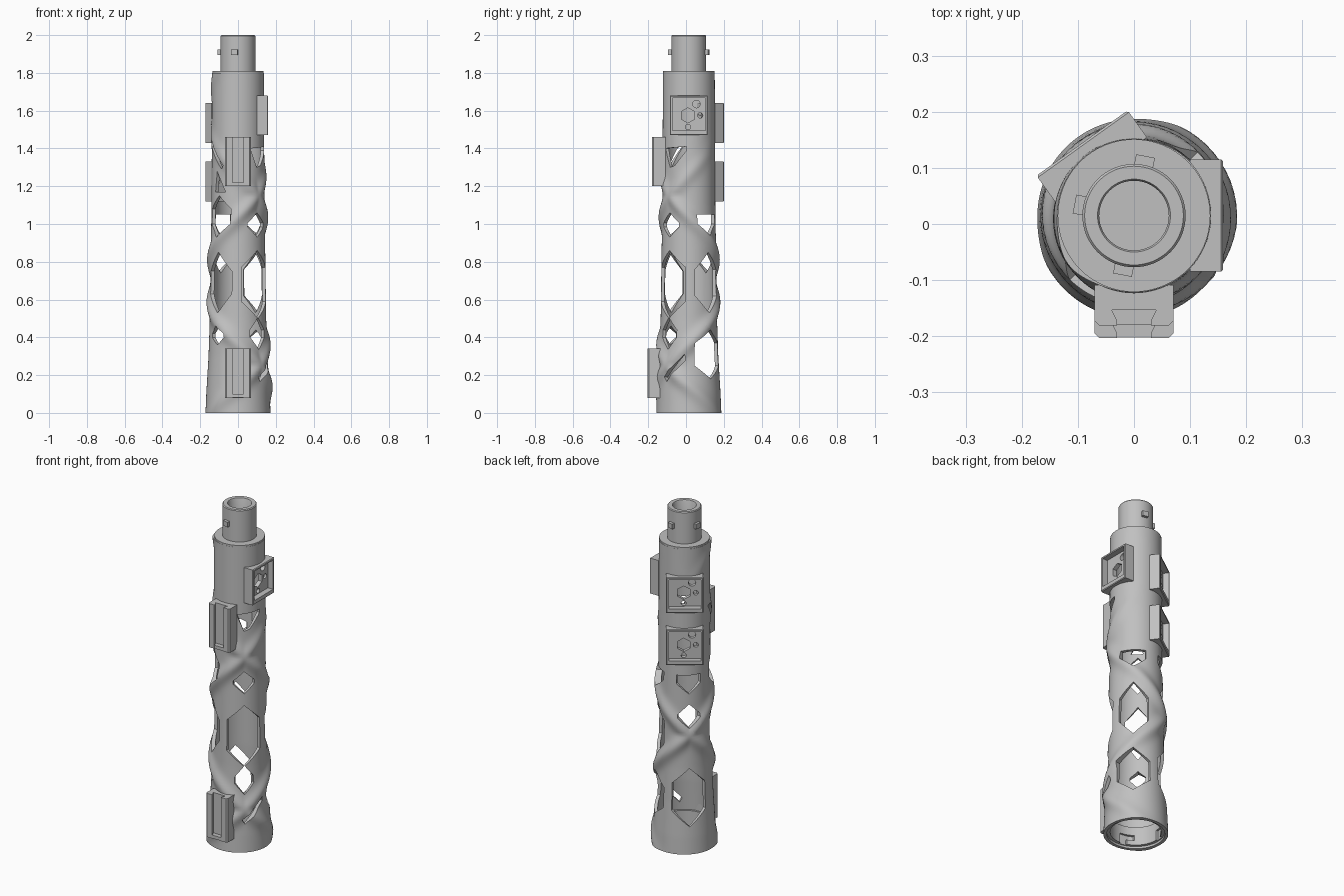
import bpy, bmesh, math
from mathutils import Matrix, Vector

if "Cube" in bpy.data.objects:
    bpy.data.objects.remove(bpy.data.objects["Cube"])

AXIS = Vector((0, 0.015, 0))
GREY = (0.53, 0.53, 0.53, 1)
mat = bpy.data.materials.new("plain grey")
mat.use_nodes = True
mat.diffuse_color = GREY
mat.node_tree.nodes["Principled BSDF"].inputs["Base Color"].default_value = GREY


def polar(deg, r, z):
    """Point around the tube axis; 0 degrees is the front."""
    a = math.radians(deg)
    return Vector((r * math.sin(a), -r * math.cos(a), z))


def make(name, bm, turn=0, smooth=False):
    bmesh.ops.recalc_face_normals(bm, faces=bm.faces)
    mesh = bpy.data.meshes.new(name)
    bm.transform(Matrix.Translation(AXIS) @ Matrix.Rotation(math.radians(turn), 4, 'Z'))
    bm.to_mesh(mesh)
    bm.free()
    mesh.materials.append(mat)
    ob = bpy.data.objects.new(name, mesh)
    bpy.context.collection.objects.link(ob)
    if smooth:
        shade(ob)
    return ob


def select(ob):
    bpy.ops.object.select_all(action='DESELECT')
    ob.select_set(True)
    bpy.context.view_layer.objects.active = ob


def shade(ob):
    select(ob)
    bpy.ops.object.shade_smooth_by_angle(angle=math.radians(35))


def cut(ob, cutter):
    """Subtract the cutter, then remove it."""
    mod = ob.modifiers.new("cut", 'BOOLEAN')
    mod.operation, mod.solver, mod.object = 'DIFFERENCE', 'EXACT', cutter
    select(ob)
    bpy.ops.object.modifier_apply(modifier=mod.name)
    bpy.data.objects.remove(cutter)


def add_box(bm, u, r, z, turn=0):
    """Box from ranges: sideways u, outward r, height z."""
    size = (u[1] - u[0], r[1] - r[0], z[1] - z[0])
    mid = (sum(u) / 2, -sum(r) / 2, sum(z) / 2)
    m = Matrix.Rotation(math.radians(turn), 4, 'Z') @ Matrix.Translation(mid)
    bmesh.ops.create_cube(bm, size=1, matrix=m @ Matrix.Diagonal((*size, 1)))


def lathe(name, profile, steps=64):
    bm = bmesh.new()
    vs = [bm.verts.new((r, 0, z)) for r, z in profile]
    n = len(vs)
    es = [bm.edges.new((vs[i], vs[(i + 1) % n])) for i in range(n)]
    bmesh.ops.spin(bm, geom=vs + es, axis=(0, 0, 1), cent=(0, 0, 0),
                   angle=math.tau, steps=steps, use_merge=True)
    bmesh.ops.remove_doubles(bm, verts=bm.verts, dist=1e-5)
    return make(name, bm, smooth=True)


# Tube shape: tapered wall with two opposite-handed spiral ridges
TOP = 1.8
TAPER = [(0, .172), (.1, .168), (.3, .156), (.5, .149), (.8, .145), (1.1, .14), (1.81, .137)]


def base_radius(z):
    for (z0, r0), (z1, r1) in zip(TAPER, TAPER[1:]):
        if z <= z1:
            return r0 + (r1 - r0) * (z - z0) / (z1 - z0)
    return TAPER[-1][1]


def outer_radius(deg, z):
    bump = 0
    for hand in (1, -1):
        off = (deg - 45 - hand * 400 * (z - .25) + 180) % 360 - 180
        bump = max(bump, math.exp(-(off / 20) ** 2))
    amp = .019
    if z > 1.08:
        behind = .5 - .5 * math.cos(math.radians(deg))
        amp *= 1 - min(1, (z - 1.08) / .3) * (.4 + .6 * behind)
    return base_radius(z) + amp * bump * min(1, .4 + z * 4)


# Windows between the ridges: angle, height, half width, half height, straight side
WINDOWS = [
    (45, .68, 38, .18, .09), (45, .995, 24, .065, .01), (45, .42, 20, .085, .02),
    (225, .33, 36, .17, .08), (225, .81, 24, .07, .01),
    (135, .69, 32, .16, .07), (135, .31, 34, .13, .06),
    (315, .69, 32, .16, .06), (315, .41, 18, .05, .01), (315, 1.04, 30, .11, .04)]
outlines = [
    [(40, .19), (82, .31), (84, .28), (45, .165)],
    [(28, 1.40), (45, 1.30), (58, 1.31), (85, 1.39), (85, 1.41)],
    [(-82, 1.43), (-72, 1.44), (-33, 1.31), (-38, 1.29)],
    [(-58, 1.17), (-28, 1.17), (-52, 1.28)]]
for a, z, w, h, s in WINDOWS:
    outlines.append([(a, z - h), (a + w, z - s), (a + w, z + s),
                     (a, z + h), (a - w, z + s), (a - w, z - s)])
for a in (135, 225):
    outlines.append([(a, .94), (a + 28, 1.0), (a + 28, 1.05), (a - 28, 1.05), (a - 28, 1.0)])

# Trays: name, angle, height; the wall is opened behind each one
TRAYS = [("side_tray", 90, 1.575), ("upper_back_tray", 215.6, 1.535), ("lower_back_tray", 215.6, 1.225)]
for _, a, z in TRAYS:
    outlines.append([(a - 32, z - .08), (a + 32, z - .08), (a + 32, z + .093), (a - 32, z + .093)])

# Unrolled sheet, with each outline sliced in and its faces removed
UNROLL = 400
bm = bmesh.new()
bmesh.ops.create_grid(bm, x_segments=108, y_segments=120, size=.5)
for v in bm.verts:
    v.co = ((v.co.x + .5) * 360 / UNROLL, (v.co.y + .5) * TOP, 0)
for outline in outlines:
    pts = [Vector((a % 360 / UNROLL, z, 0)) for a, z in outline]
    mid = sum(pts, Vector()) / len(pts)
    reach = Vector((max(abs(p.x - mid.x) for p in pts), max(abs(p.y - mid.y) for p in pts))) + Vector((.02, .02))

    def nearby():
        found = []
        for f in bm.faces:
            c = f.calc_center_median()
            if abs(c.x - mid.x) < reach.x and abs(c.y - mid.y) < reach.y:
                found.append(f)
        return found

    sides = []
    for p, q in zip(pts, pts[1:] + pts[:1]):
        n = (q - p).cross(Vector((0, 0, 1))).normalized()
        sides.append((p, n if n.dot(p - mid) > 0 else -n))
    for p, n in sides:
        geom = set()
        for f in nearby():
            geom.update([f, *f.edges, *f.verts])
        bmesh.ops.bisect_plane(bm, geom=list(geom), dist=1e-6, plane_co=p, plane_no=n)
    inside = [f for f in nearby()
              if all(n.dot(f.calc_center_median() - p) < 0 for p, n in sides)]
    bmesh.ops.delete(bm, geom=inside, context='FACES')

# Roll the sheet up, weld the seam and give it thickness
for v in bm.verts:
    v.co = polar(v.co.x * UNROLL, .15, v.co.y)
bmesh.ops.remove_doubles(bm, verts=bm.verts, dist=1e-5)
outer = set(bm.verts)
bmesh.ops.extrude_face_region(bm, geom=bm.faces[:], use_keep_orig=True)
for v in bm.verts:
    deg, z = math.degrees(math.atan2(v.co.x, -v.co.y)), v.co.z
    v.co = polar(deg, outer_radius(deg, z) if v in outer else base_radius(z) - .018, z)
make("lattice_tube", bm, smooth=True)

# Switch trays: open frames with a hexagon and round holes in the floor
HOLES = [(-.005, 0, .04, 6), (.04, .06, .02, 20), (.06, 0, .014, 16), (-.005, -.062, .014, 16)]
for name, turn, zc in TRAYS:
    bm = bmesh.new()
    add_box(bm, (-.1, .1), (.1, .159), (zc - .105, zc + .105))
    edges = [e for e in bm.edges if all(v.co.y < -.15 for v in e.verts)]
    bmesh.ops.bevel(bm, geom=edges, offset=.004, segments=1, affect='EDGES')
    tray = make(name, bm, turn)
    bm = bmesh.new()
    add_box(bm, (-.086, .088), (.125, .25), (zc - .08, zc + .093))
    cut(tray, make("pocket_cutter", bm, turn))
    bm = bmesh.new()
    for u, dz, r, n in HOLES:
        bmesh.ops.create_cone(bm, cap_ends=True, segments=n, radius1=r, radius2=r, depth=.13,
                              matrix=Matrix.Translation((u, -.135, zc + dz)) @ Matrix.Rotation(math.pi / 2, 4, 'X'))
    cut(tray, make("hole_cutter", bm, turn))

# Front rails: dovetail channel, open at the top and closed at the bottom
HALF = [(.07, -.072), (.07, -.008), (.062, 0), (.03, 0), (.03, -.008), (.04, -.028)]
for name, r, z in (("lower_rail", .218, .08), ("upper_rail", .196, 1.2)):
    bm = bmesh.new()
    outline = HALF + [(-u, d) for u, d in reversed(HALF)]
    face = bm.faces.new([bm.verts.new((u, -r - d, z)) for u, d in outline])
    up = bmesh.ops.extrude_face_region(bm, geom=[face], use_keep_orig=True)["geom"]
    bmesh.ops.translate(bm, vec=(0, 0, .26), verts=[v for v in up if isinstance(v, bmesh.types.BMVert)])
    add_box(bm, (-.05, .05), (r - .06, r - .001), (z + .001, z + .02))
    make(name, bm)

# Neck with shoulder and blind bore
lathe("neck", [(0, 1.775), (.136, 1.775), (.136, 1.81), (.092, 1.81), (.092, 1.995),
               (.088, 2.0), (.065, 2.0), (.062, 1.995), (.062, 1.785), (0, 1.785)])

# Locking pins on the neck
LOCKS = (169, 259, 349)
bm = bmesh.new()
for a in LOCKS:
    add_box(bm, (-.017, .017), (.08, .108), (1.895, 1.925), a)
make("neck_pins", bm)

# Socket ring inside the bottom, with matching hooked slots
socket = lathe("bottom_socket", [(.136, .012), (.153, .012), (.152, .12), (.136, .12)])
for low, high, left in ((0, .07, -.02), (.04, .07, -.06)):
    bm = bmesh.new()
    for a in LOCKS:
        add_box(bm, (left, .02), (.1, .147), (low, high), a)
    cut(socket, make("slot_cutter", bm))
shade(socket)
